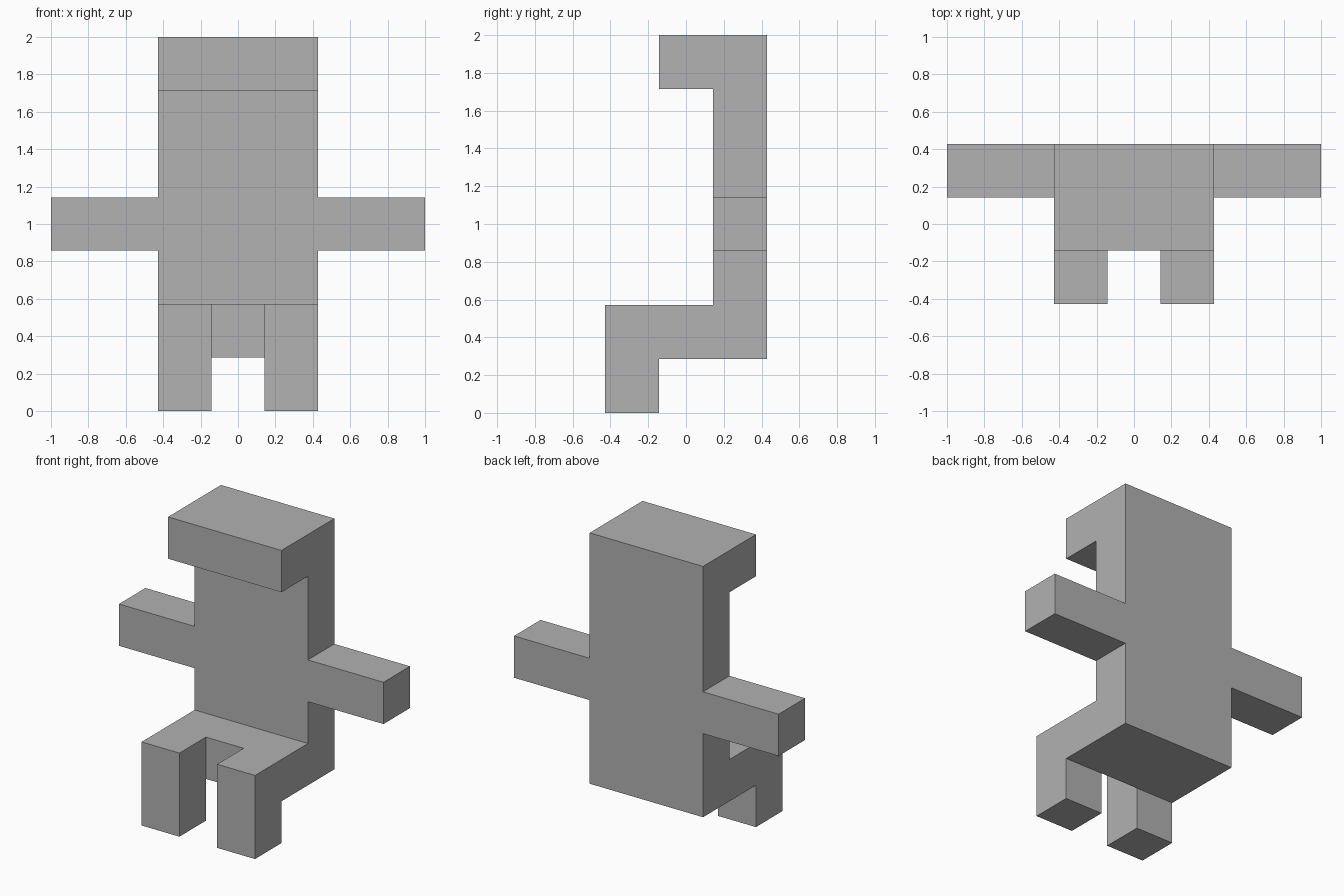
import bpy
import bmesh
from itertools import product
from mathutils import Vector

default_cube = bpy.data.objects.get("Cube")
if default_cube:
    bpy.data.objects.remove(default_cube, do_unlink=True)

UNIT = 2 / 7  # the figure is seven blocks wide and seven blocks tall

# Block ranges of each part: x, y, z (end not included)
parts = {
    "torso": ((2, 5), (2, 3), (1, 7)),
    "head": ((2, 5), (1, 3), (6, 7)),
    "lap": ((2, 5), (1, 3), (1, 2)),
    "arms": ((0, 7), (2, 3), (3, 4)),
    "right_leg": ((2, 3), (0, 1), (0, 2)),
    "left_leg": ((4, 5), (0, 1), (0, 2)),
}
blocks = set()
for spans in parts.values():
    blocks.update(product(*(range(*span) for span in spans)))

# Outer skin: one square wherever a block has no neighbour
bm = bmesh.new()
for block in blocks:
    for axis, side in product(range(3), (-1, 1)):
        normal = Vector((0, 0, 0))
        normal[axis] = side
        if tuple(int(c) for c in Vector(block) + normal) in blocks:
            continue
        u = Vector((0, 0, 0))
        u[(axis + 1) % 3] = 0.5
        v = normal.cross(u)
        middle = Vector(block) + Vector((-3, -1, 0.5)) + normal / 2
        corners = (middle - u - v, middle + u - v, middle + u + v, middle - u + v)
        bm.faces.new([bm.verts.new(c * UNIT) for c in corners])

# Weld the squares and merge the flat areas
bmesh.ops.remove_doubles(bm, verts=bm.verts, dist=0.001)
bmesh.ops.dissolve_limit(bm, angle_limit=0.02, verts=bm.verts, edges=bm.edges)
bmesh.ops.recalc_face_normals(bm, faces=bm.faces)
mesh = bpy.data.meshes.new("seated_block_figure")
bm.to_mesh(mesh)
bm.free()

# Plain grey
grey = bpy.data.materials.new("plain_grey")
grey.use_nodes = True
colour = (0.445, 0.445, 0.445, 1)
grey.diffuse_color = colour
grey.node_tree.nodes["Principled BSDF"].inputs["Base Color"].default_value = colour
mesh.materials.append(grey)

figure = bpy.data.objects.new("seated_block_figure", mesh)
bpy.context.collection.objects.link(figure)
